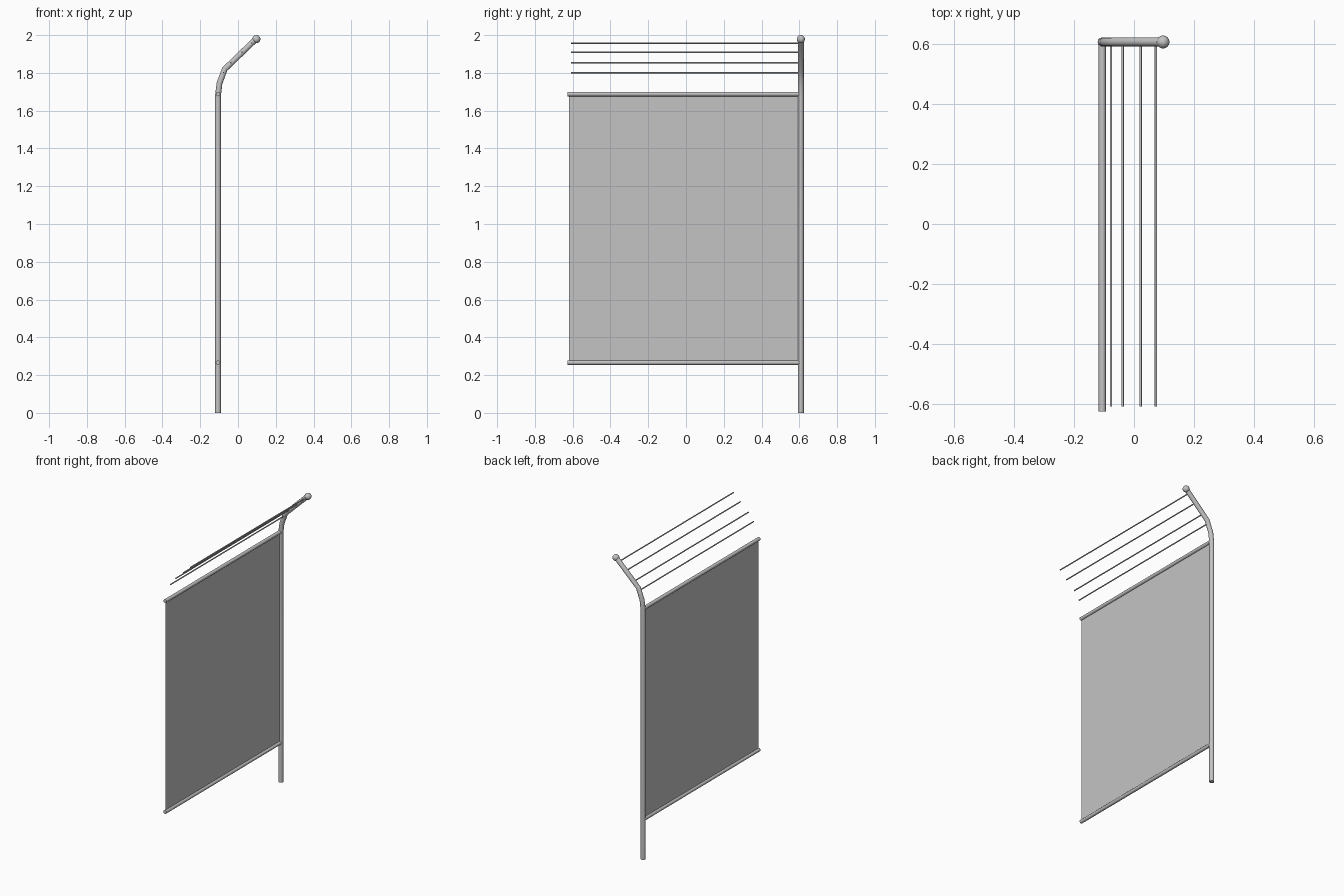
import bpy
import bmesh

cube = bpy.data.objects.get("Cube")
if cube:
    bpy.data.objects.remove(cube, do_unlink=True)


def make_material(name, value):
    mat = bpy.data.materials.new(name)
    mat.use_nodes = True
    colour = (value, value, value, 1)
    mat.diffuse_color = colour
    mat.node_tree.nodes["Principled BSDF"].inputs["Base Color"].default_value = colour
    return mat


grey = make_material("steel_grey", 0.55)


def finish(obj, smooth=True):
    """Colour the part and shade it."""
    obj.data.materials.clear()
    obj.data.materials.append(grey)
    bpy.ops.object.select_all(action="DESELECT")
    obj.select_set(True)
    bpy.context.view_layer.objects.active = obj
    if smooth:
        bpy.ops.object.shade_smooth_by_angle(angle=0.7)


def tube(name, points, radius):
    """Round capped tube swept along straight segments."""
    curve = bpy.data.curves.new(name, "CURVE")
    curve.dimensions = "3D"
    curve.bevel_depth = radius
    curve.bevel_resolution = 4
    curve.use_fill_caps = True
    spline = curve.splines.new("POLY")
    spline.points.add(len(points) - 1)
    for target, point in zip(spline.points, points):
        target.co = (*point, 1)
    obj = bpy.data.objects.new(name, curve)
    bpy.context.collection.objects.link(obj)
    bpy.ops.object.select_all(action="DESELECT")
    obj.select_set(True)
    bpy.context.view_layer.objects.active = obj
    bpy.ops.object.convert(target="MESH")
    finish(bpy.context.object)


POST_X, POST_Y = -0.106, 0.608
BAR_END = -0.627
LOW_Z, HIGH_Z = 0.266, 1.688

# Post with its bent overhanging arm
profile = [(POST_X, 0), (POST_X, 1.68), (-0.098, 1.745), (-0.07, 1.82), (0.096, 1.98)]
tube("post", [(x, POST_Y, z) for x, z in profile], 0.0155)

# Ball cap on the arm tip
bpy.ops.mesh.primitive_uv_sphere_add(segments=24, ring_count=14, radius=0.0215,
                                     location=(0.097, POST_Y, 1.9785))
ball = bpy.context.object
ball.name = "arm_ball"
finish(ball)

# Horizontal rails above and below the panel
for name, z in (("lower_rail", LOW_Z), ("upper_rail", HIGH_Z)):
    tube(name, [(POST_X, POST_Y, z), (POST_X, BAR_END, z)], 0.012)

# Wires strung from the arm
wires = [(-0.077, 1.802), (-0.038, 1.854), (0.022, 1.909), (0.073, 1.958)]
for i, (x, z) in enumerate(wires):
    tube(f"wire_{i + 1}", [(x, POST_Y, z), (x, -0.61, z)], 0.004)

# Thin fence panel between the rails
bm = bmesh.new()
corners = [(POST_Y, LOW_Z), (POST_Y, HIGH_Z), (-0.62, HIGH_Z), (-0.62, LOW_Z)]
bm.faces.new([bm.verts.new((POST_X, y, z)) for y, z in corners])
bmesh.ops.recalc_face_normals(bm, faces=bm.faces)
mesh = bpy.data.meshes.new("panel")
bm.to_mesh(mesh)
bm.free()
panel = bpy.data.objects.new("panel", mesh)
bpy.context.collection.objects.link(panel)
finish(panel, smooth=False)
